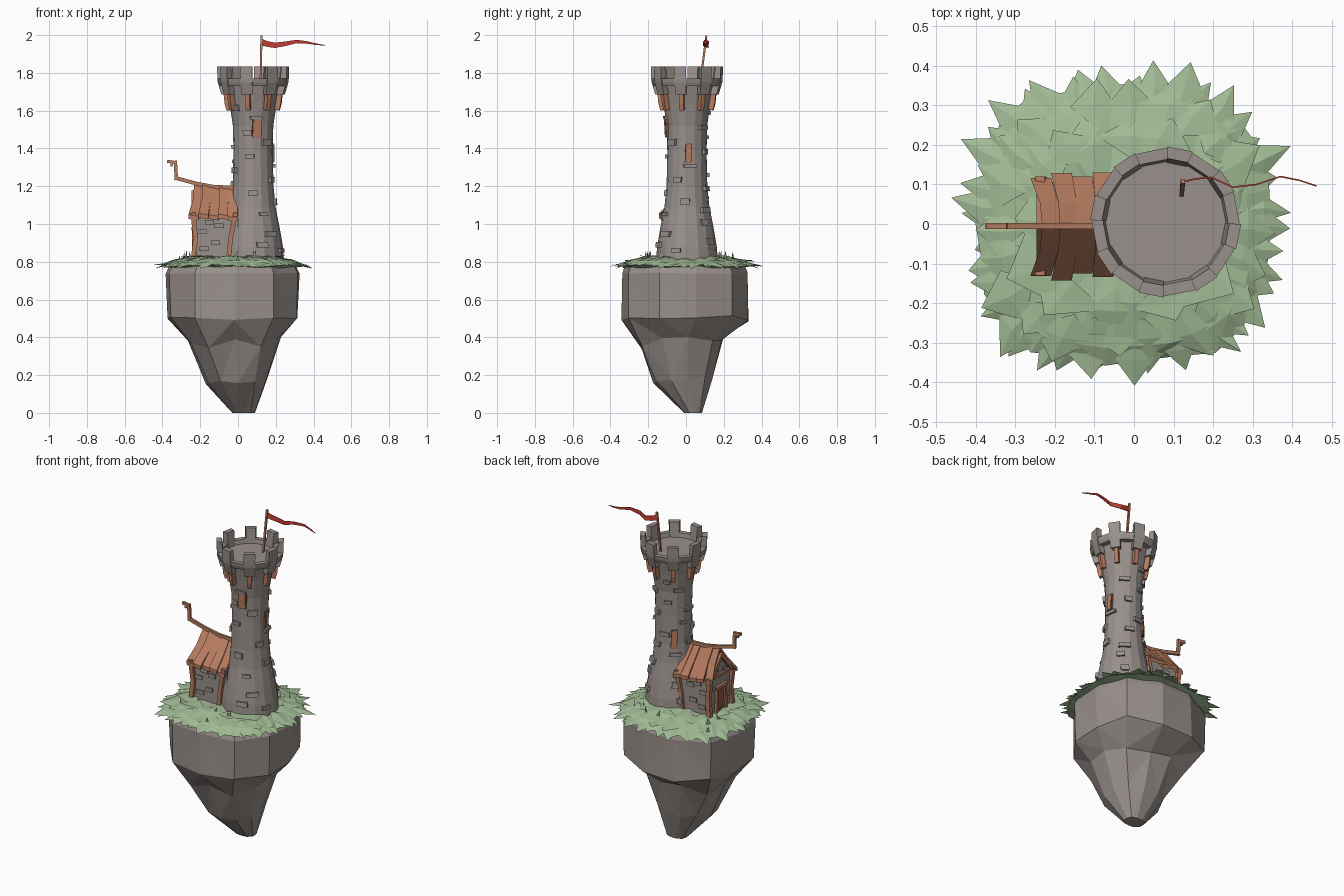
import bpy, bmesh, math, random
from mathutils import Vector as V

if "Cube" in bpy.data.objects:
    bpy.data.objects.remove(bpy.data.objects["Cube"])

random.seed(7)
TAU = 2 * math.pi
CX, CY = 0.08, 0.005          # tower axis


def material(name, rgb):
    m = bpy.data.materials.new(name)
    m.diffuse_color = (*rgb, 1)
    m.use_nodes = True
    m.node_tree.nodes["Principled BSDF"].inputs["Base Color"].default_value = m.diffuse_color
    return m


STONE = material("stone", (0.32, 0.28, 0.262))
GRASS = material("grass", (0.36, 0.50, 0.30))
WOOD = material("wood", (0.47, 0.20, 0.115))
DARK = material("dark wood", (0.24, 0.10, 0.06))
RED = material("red cloth", (0.58, 0.05, 0.035))


class Part:
    """Collects geometry for one named object."""
    def __init__(self, name, mat):
        self.name, self.mat, self.v, self.f = name, mat, [], []

    def add(self, verts, faces):
        o = len(self.v)
        self.v += [tuple(p) for p in verts]
        self.f += [[i + o for i in f] for f in faces]

    def loft(self, rings):
        n = len(rings[0])
        faces = [[r * n + i, r * n + (i + 1) % n, (r + 1) * n + (i + 1) % n, (r + 1) * n + i]
                 for r in range(len(rings) - 1) for i in range(n)]
        faces += [list(range(n))[::-1], [(len(rings) - 1) * n + i for i in range(n)]]
        self.add([p for r in rings for p in r], faces)

    def beam(self, pts, w, h, side=(0, 1, 0)):
        """Rectangular bar along a path; w is measured along side."""
        pts, s, rings = [V(p) for p in pts], V(side).normalized(), []
        for i, p in enumerate(pts):
            d = (pts[min(i + 1, len(pts) - 1)] - pts[max(i - 1, 0)]).normalized()
            u = d.cross(s).normalized()
            rings.append([p + s * a * w / 2 + u * b * h / 2 for a, b in ((-1, -1), (1, -1), (1, 1), (-1, 1))])
        self.loft(rings)

    def build(self, tri=False, fix=True):
        me = bpy.data.meshes.new(self.name)
        me.from_pydata(self.v, [], self.f)
        me.materials.append(self.mat)
        bpy.context.collection.objects.link(bpy.data.objects.new(self.name, me))
        bm = bmesh.new()
        bm.from_mesh(me)
        if tri:
            bmesh.ops.triangulate(bm, faces=bm.faces)
        if fix:
            bmesh.ops.recalc_face_normals(bm, faces=bm.faces)
        bm.to_mesh(me)
        bm.free()


def polar(r, a, z):
    return V((CX + r * math.cos(a), CY + r * math.sin(a), z))


def squarish(a, p):
    return (abs(math.cos(a)) ** p + abs(math.sin(a)) ** p) ** (-1 / p)


# floating rock: z, x range, y range, roughness
rock = Part("floating_rock", STONE)
N, rings = 11, []
for z, x0, x1, y0, y1, j in ((0.79, -.36, .30, -.32, .31, 0), (0.74, -.383, .325, -.338, .33, .006),
                             (0.50, -.38, .32, -.335, .328, .02), (0.37, -.268, .22, -.262, .20, .035),
                             (0.17, -.165, .155, -.172, .14, .025), (0, -.03, .09, -.01, .085, 0)):
    ring = []
    for i in range(N):
        a = TAU * (i + .3) / N
        k = squarish(a, 2.8) * (1 + random.uniform(-j, j) * 1.4)
        ring.append(((x0 + x1) / 2 + (x1 - x0) / 2 * k * math.cos(a),
                     (y0 + y1) / 2 + (y1 - y0) / 2 * k * math.sin(a), z + random.uniform(-j, j)))
    rings.append(ring)
rock.loft(rings)
rock.build(tri=True)


# grass cap and its tiers of broad pointed leaves
def gp(r, a, z):
    k = r * squarish(a, 3)
    return (-0.028 + k * math.cos(a) * 1.03, k * math.sin(a) * .99, z)


cap = Part("grass_cap", GRASS)
cap.loft([[gp(r * (1 + random.uniform(-.03, .03)), TAU * i / 26, z + random.uniform(-.007, .007))
           for i in range(26)] for r, z in ((.28, .765), (.352, .778), (.31, .803), (.2, .825), (.1, .83))])
cap.build(tri=True)
leaves = Part("grass_leaves", GRASS)
for n, r0, r1, z0, z1 in ((42, .28, .405, .808, .772), (24, .24, .355, .823, .795), (12, .17, .28, .834, .822)):
    for i in range(n):
        a = TAU * (i + random.uniform(-.3, .3)) / n
        w = TAU / n * random.uniform(.6, .95)
        tip = r1 * random.uniform(.9, 1.06)
        rm, zm = r0 + (tip - r0) * .5, z0 + (z1 - z0) * .5
        leaves.add([gp(r0, a, z0), gp(rm, a - w, zm - random.uniform(0, .008)),
                    gp(tip, a + random.uniform(-.07, .07), z1 + random.uniform(-.012, .012)),
                    gp(rm, a + w, zm - random.uniform(0, .008)), gp(rm, a, zm + .003)],
                   [(0, 1, 4), (1, 2, 4), (2, 3, 4), (3, 0, 4)])
for i in range(16):            # upright blades
    a, r = random.uniform(0, TAU), random.uniform(.2, .33)
    b = V(gp(r, a, .815 if r < .28 else .79))
    t = V((-math.sin(a), math.cos(a), 0)) * .012
    leaves.add([b - t, b + t, b + t * random.uniform(-2, 2) + V((0, 0, .045))], [(0, 1, 2)])
leaves.build(fix=False)

# tower shaft
PROFILE = [(.165, .79), (.158, .88), (.141, .98), (.119, 1.09), (.108, 1.20), (.104, 1.38),
           (.107, 1.52), (.125, 1.64), (.145, 1.74)]


def tower_r(z):
    for (r0, z0), (r1, z1) in zip(PROFILE, PROFILE[1:]):
        if z <= z1:
            return r0 + (r1 - r0) * (z - z0) / (z1 - z0)
    return PROFILE[-1][0]


shaft = Part("tower_shaft", STONE)
shaft.loft([[polar(r, TAU * i / 16, z) for i in range(16)] for r, z in PROFILE])
shaft.build()
floor = Part("tower_floor", STONE)
floor.loft([[polar(.156, TAU * i / 16, z) for i in range(16)] for z in (1.73, 1.745)])
floor.build()

# battlement ring of 16 segments, every other one with a merlon carried by a wooden bracket
battlement, brackets = Part("battlement", STONE), Part("battlement_brackets", WOOD)
HIGH = [(.12, 1.685), (.168, 1.685), (.187, 1.75), (.189, 1.77), (.191, 1.835), (.161, 1.835), (.149, 1.735)]
LOW = [(.12, 1.73), (.175, 1.73), (.183, 1.75), (.186, 1.768), (.187, 1.77), (.158, 1.77), (.150, 1.735)]
for k in range(16):
    a0, a1, am = TAU * k / 16, TAU * (k + 1) / 16, TAU * (k + .5) / 16
    battlement.loft([[polar(r, a, z) for r, z in LOW] for a in (a0, a1)])
    if k % 2:
        battlement.loft([[polar(r, a, z) for r, z in HIGH] for a in (a0 + .025, a1 - .025)])
        brackets.beam([polar(.124, am, 1.605), polar(.134, am, 1.64), polar(.14, am, 1.70)],
                      .024, .036, (-math.sin(am), math.cos(am), 0))
battlement.build()
brackets.build()


def wall_plate(part, a, z, w, h, depth, tilt=0.0):
    """Block set on the tower wall, following its slope."""
    t = V((-math.sin(a), math.cos(a), 0))
    lo, hi = [polar(tower_r(q) * .985, a, q) for q in (z - h / 2, z + h / 2)]
    n = V((math.cos(a), math.sin(a), 0)) * depth
    part.loft([[p - t * w / 2 + t * s - n, p + t * w / 2 + t * s - n, p + t * w / 2 + t * s + n, p - t * w / 2 + t * s + n]
               for p, s in ((lo, -tilt), (hi, tilt))])


# windows
frames, panes = Part("window_frames", DARK), Part("window_panes", WOOD)
for deg, z, w, h in ((281, 1.51, .05, .105), (4, 1.375, .034, .10), (126, 1.235, .036, .11)):
    wall_plate(frames, math.radians(deg), z, w, h, .007, .002)
    wall_plate(panes, math.radians(deg), z, w - .008, h - .008, .010, .002)
frames.build()
panes.build()

# loose bricks on the tower
bricks = Part("tower_bricks", STONE)
for i in range(34):
    z = .86 + .78 * (i / 34) ** 1.15
    a = i * 2.4 + random.uniform(-.5, .5)
    wall_plate(bricks, a, z, random.uniform(.035, .07), random.uniform(.018, .036), .011, random.uniform(-.002, .002))
bricks.build()

# hut walls
YC = -.005
hut = Part("hut_walls", STONE)
hut.loft([[(x, YC + y, z) for y, z in ((-.103, .80), (.103, .80), (.103, 1.05), (0, 1.175), (-.103, 1.05))]
          for x in (-.228, .0)])
hut.build()
hut_bricks = Part("hut_bricks", STONE)
for s in (-1, 1):
    for x, z in ((-.18, .87), (-.12, .90), (-.19, .96), (-.10, .99), (-.15, 1.01)):
        hut_bricks.beam([(x - .024, YC + s * .103, z), (x + .024, YC + s * .103, z)], .016, .024)
    for y, z in ((.07, .90), (.07, .98), (.04, 1.07)):
        hut_bricks.beam([(-.229, YC + s * y - .016, z), (-.229, YC + s * y + .016, z)], .014, .018, (1, 0, 0))
hut_bricks.build()

# hut timber frame: curved posts, rafters, tie and door frame
timber = Part("hut_timber", WOOD)
for s in (-1, 1):
    y = YC + s * .106
    timber.beam([(-.237, y * 1.05, .80), (-.225, y, .93), (-.238, y * 1.06, 1.06)], .026, .026)
    timber.beam([(-.052, y, .80), (-.038, y, .93), (-.012, y * 1.06, 1.06)], .024, .024)
    timber.beam([(-.235, y, 1.045), (-.235, YC, 1.17)], .022, .02, (1, 0, 0))
    timber.beam([(-.234, YC + s * .048, .80), (-.234, YC + s * .038, .975)], .02, .016, (1, 0, 0))
timber.beam([(-.234, YC - .055, .975), (-.234, YC + .055, .975)], .022, .018, (1, 0, 0))
timber.beam([(-.232, YC - .105, 1.05), (-.232, YC + .105, 1.05)], .018, .016, (1, 0, 0))
timber.build()
door = Part("hut_door", DARK)
door.beam([(-.229, YC, .81), (-.229, YC, .97)], .008, .08, (1, 0, 0))
door.build()

# plank roof, flaring towards the eaves, planks tilted and set at uneven heights
roof = Part("roof_planks", WOOD)
PL = 5
for s in (-1, 1):
    for j in range(PL):
        rings, dz, dy = [], .006 * (j % 2), random.uniform(-.006, .014)
        tw = random.uniform(0, .014), random.uniform(0, .006)
        for y, z, xa, xb in ((0, 1.184, -.232, -.01), (.06, 1.110, -.238, -.005), (.126 + dy, 1.036, -.262, .0)):
            e = [xa + (xb - xa) * q / PL for q in (j, j + 1)]
            c = [.035 * max(0, (-.05 - x) / .2) ** 2 * (1 - y / .16) + dz + t for x, t in zip(e, tw)]
            rings.append([(e[0], YC + s * y, z + c[0]), (e[1], YC + s * y, z + c[1]),
                          (e[1], YC + s * y, z + c[1] - .022), (e[0], YC + s * y, z + c[0] - .022)])
        roof.loft(rings)
roof.build()

# ridge beam with its upturned hook
ridge = Part("ridge_beam", WOOD)
ridge.beam([(-.02, YC, 1.193), (-.13, YC, 1.197), (-.22, YC, 1.214), (-.335, YC, 1.245)], .015, .02)
ridge.beam([(-.326, YC, 1.232), (-.332, YC, 1.335)], .015, .018)
ridge.beam([(-.326, YC, 1.325), (-.375, YC, 1.332)], .015, .016)
ridge.beam([(-.35, YC, 1.328), (-.352, YC, 1.305)], .013, .012)
ridge.build()

# flag pole and pennant
pole = Part("flag_pole", WOOD)
pole.beam([(.12, .075, 1.74), (.124, .108, 1.997)], .011, .011, (1, 0, 0))
pole.build()
flag = Part("pennant", RED)
rings = []
for x, y, z, h in ((.122, .106, 1.982, .036), (.155, .114, 1.968, .03), (.195, .118, 1.96, .028), (.25, .093, 1.966, .024),
                   (.31, .10, 1.975, .018), (.37, .12, 1.967, .013), (.42, .11, 1.955, .008), (.462, .096, 1.947, .002)):
    rings.append([(x, y - .002, z), (x, y + .002, z), (x, y + .002, z - h), (x, y - .002, z - h)])
flag.loft(rings)
flag.build()
